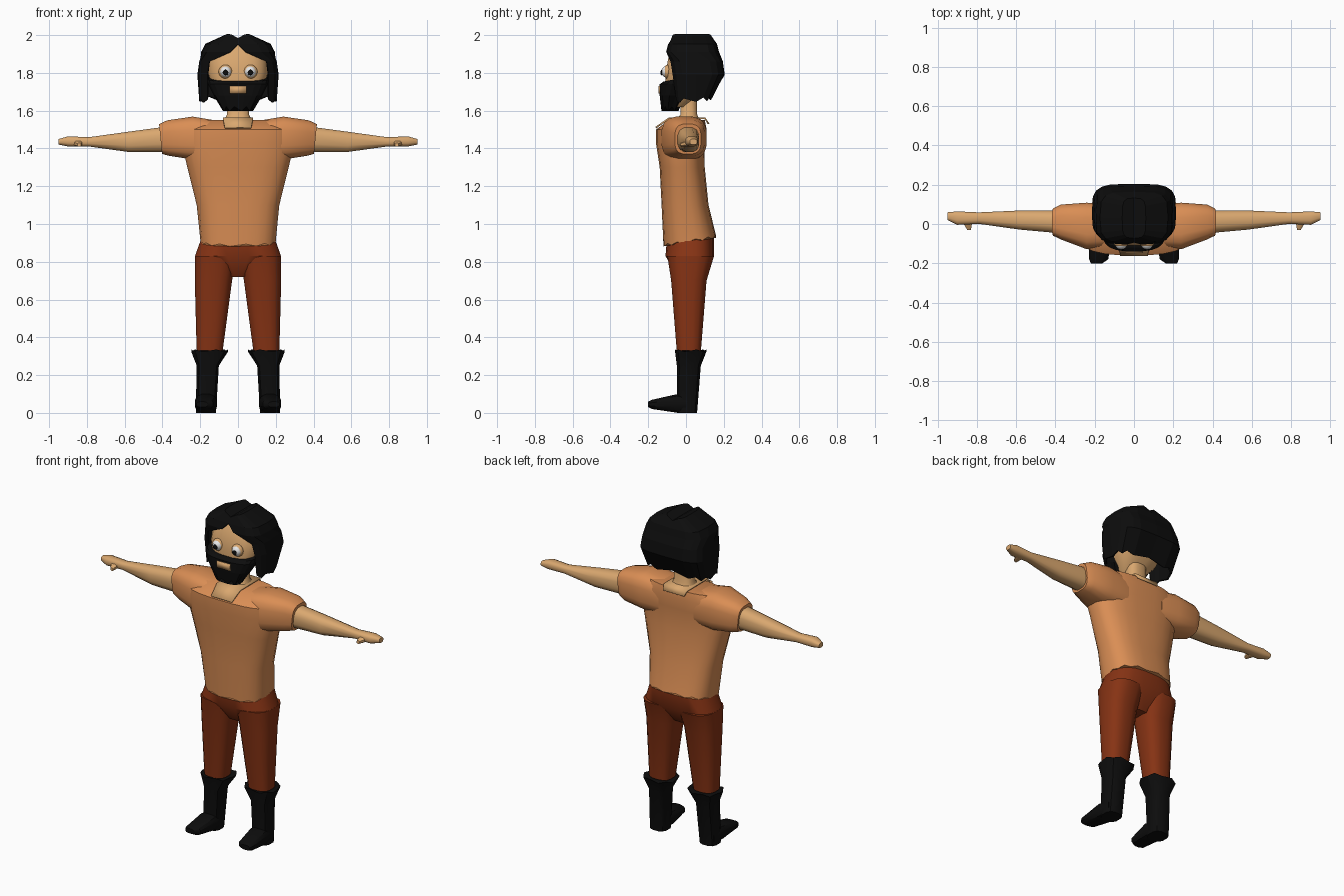
import bpy, bmesh, math

cube = bpy.data.objects.get("Cube")
if cube:
    bpy.data.objects.remove(cube)


def material(name, red, green, blue):
    mat = bpy.data.materials.new(name)
    mat.use_nodes = True
    mat.diffuse_color = (red, green, blue, 1)
    for node in mat.node_tree.nodes:
        if node.type == "BSDF_PRINCIPLED":
            node.inputs["Base Color"].default_value = (red, green, blue, 1)
    return mat


SHIRT = material("orange cloth", red=.7, green=.27, blue=.09)
SKIN = material("tan skin", red=.7, green=.39, blue=.16)
PANTS = material("rust cloth", red=.24, green=.033, blue=.007)
BLACK = material("black", red=.004, green=.004, blue=.004)
WHITE = material("eye white", red=.85, green=.85, blue=.85)


def finish(name, bm, mat, mirror=False, solid=0, smooth=40):
    """Turn a bmesh into an object, with optional mirroring, thickness and smoothing."""
    bmesh.ops.recalc_face_normals(bm, faces=bm.faces)
    mesh = bpy.data.meshes.new(name)
    bm.to_mesh(mesh)
    bm.free()
    mesh.materials.append(mat)
    ob = bpy.data.objects.new(name, mesh)
    bpy.context.collection.objects.link(ob)
    if mirror:
        ob.modifiers.new("mirror", "MIRROR").use_clip = True
    if solid:
        shell = ob.modifiers.new("thickness", "SOLIDIFY")
        shell.thickness = solid
        shell.offset = 0
    if smooth:
        bpy.ops.object.select_all(action="DESELECT")
        ob.select_set(True)
        bpy.context.view_layer.objects.active = ob
        bpy.ops.object.shade_smooth_by_angle(angle=math.radians(smooth))


def power_of(value, exponent):
    return math.copysign(abs(value) ** exponent, value)


def section(at, half, low, high, mid=0, tilt=0, jag=0):
    """Rounded cross-section: mid +- half one way, low to high the other way."""
    return at, half, low, high, mid, tilt, jag


def skin_rows(bm, rows, closed):
    for a, b in zip(rows, rows[1:]):
        for i in range(len(a) if closed else len(a) - 1):
            j = (i + 1) % len(a)
            bm.faces.new((a[i], a[j], b[j], b[i]))


def loft(name, mat, axis, sections, sides=16, boxy=2.7, **options):
    """Closed tube through sections that lie across the given axis."""
    bm = bmesh.new()
    rows = []
    for at, half, low, high, mid, tilt, jag in sections:
        row = []
        for i in range(sides):
            angle = math.tau * (i + .5) / sides
            u = mid + half * power_of(math.cos(angle), 2 / boxy)
            lean = (high - low) / 2 * power_of(math.sin(angle), 2 / boxy)
            v = (low + high) / 2 + lean
            w = at + tilt * lean + jag * (-1) ** i
            place = {"x": (w, u, v), "y": (u, w, v), "z": (u, v, w)}
            row.append(bm.verts.new(place[axis]))
        rows.append(row)
    skin_rows(bm, rows, closed=True)
    bm.faces.new(rows[0])
    bm.faces.new(rows[-1])
    finish(name, bm, mat, **options)


def strip(name, mat, stations):
    """Thin plate, symmetric in x, through (half width, y, z) stations."""
    bm = bmesh.new()
    rows = [[bm.verts.new((side * half, y, z)) for side in (-1, 1)] for half, y, z in stations]
    skin_rows(bm, rows, closed=False)
    finish(name, bm, mat, solid=.009)


def ball(name, mat, radius, y, z, squash=1):
    """Pair of balls for the face, flattened front to back."""
    bm = bmesh.new()
    bmesh.ops.create_uvsphere(bm, u_segments=16, v_segments=10, radius=radius)
    bmesh.ops.scale(bm, vec=(1, squash, 1), verts=bm.verts)
    bmesh.ops.translate(bm, vec=(.066, y, z), verts=bm.verts)
    finish(name, bm, mat, mirror=True)


# Shirt body, sleeves and the open collar
loft("shirt", SHIRT, "z", [
    section(at=.91, half=.2, low=-.12, high=.16, tilt=.16, jag=.006),
    section(at=1.1, half=.22, low=-.13, high=.12),
    section(at=1.3, half=.27, low=-.14, high=.1),
    section(at=1.43, half=.3, low=-.16, high=.1),
    section(at=1.5, half=.3, low=-.16, high=.11),
    section(at=1.55, half=.23, low=-.09, high=.1),
], sides=24)
loft("sleeves", SHIRT, "x", [
    section(at=.12, mid=-.01, half=.11, low=1.34, high=1.55),
    section(at=.24, mid=-.01, half=.12, low=1.34, high=1.57),
    section(at=.37, mid=.01, half=.09, low=1.36, high=1.55, tilt=.05),
    section(at=.41, mid=.01, half=.07, low=1.37, high=1.53, tilt=.1),
], boxy=3.2, mirror=True)
strip("collar_skin", SKIN, [
    (.07, -.16, 1.51), (.08, -.09, 1.56), (.08, .1, 1.56), (.07, .12, 1.53)])

# Neck and head
loft("neck", SKIN, "z", [
    section(at=1.54, half=.08, low=-.06, high=.08),
    section(at=1.58, half=.06, low=-.03, high=.06),
    section(at=1.7, half=.06, low=-.03, high=.06),
], sides=12)
loft("head", SKIN, "z", [
    section(at=1.62, half=.06, low=-.1, high=0),
    section(at=1.7, half=.13, low=-.11, high=.09),
    section(at=1.8, half=.16, low=-.11, high=.14),
    section(at=1.9, half=.15, low=-.09, high=.13),
    section(at=1.96, half=.08, low=-.05, high=.08),
], sides=20)

# Arms and thumbs
loft("arms", SKIN, "x", [
    section(at=.36, mid=.01, half=.06, low=1.38, high=1.52),
    section(at=.58, mid=.02, half=.05, low=1.38, high=1.49),
    section(at=.79, mid=.03, half=.03, low=1.41, high=1.46),
    section(at=.9, mid=.03, half=.035, low=1.41, high=1.465),
    section(at=.95, mid=.04, half=.02, low=1.42, high=1.45),
], sides=12, mirror=True)
loft("thumbs", SKIN, "y", [
    section(at=.02, mid=.85, half=.03, low=1.41, high=1.45),
    section(at=-.03, mid=.84, half=.01, low=1.41, high=1.43),
], sides=8, mirror=True)

# Trousers
loft("hips", PANTS, "z", [
    section(at=.94, half=.19, low=-.1, high=.15),
    section(at=.83, half=.23, low=-.11, high=.15),
    section(at=.72, half=.06, low=-.04, high=.07),
], sides=20)
loft("trouser_legs", PANTS, "z", [
    section(at=.83, mid=.12, half=.11, low=-.1, high=.15),
    section(at=.7, mid=.13, half=.1, low=-.08, high=.11),
    section(at=.33, mid=.15, half=.07, low=-.05, high=.08),
], mirror=True)

# Boots with flared cuffs
loft("boot_shafts", BLACK, "z", [
    section(at=.33, mid=.15, half=.1, low=-.06, high=.11, jag=.006),
    section(at=.25, mid=.16, half=.06, low=-.05, high=.08),
    section(at=0, mid=.17, half=.055, low=-.05, high=.06),
], sides=12, mirror=True, smooth=30)
loft("boot_feet", BLACK, "y", [
    section(at=.04, mid=.17, half=.05, low=0, high=.09),
    section(at=-.05, mid=.17, half=.06, low=0, high=.1),
    section(at=-.18, mid=.18, half=.05, low=.02, high=.07),
    section(at=-.2, mid=.19, half=.03, low=.03, high=.06),
], sides=12, mirror=True, smooth=30)

# Beard with ragged tips, and the mouth
loft("beard", BLACK, "z", [
    section(at=1.61, half=.08, low=-.13, high=-.04, jag=.012),
    section(at=1.68, half=.13, low=-.14, high=0),
    section(at=1.74, half=.16, low=-.14, high=.04),
    section(at=1.77, half=.165, low=-.12, high=.04, tilt=.2),
], sides=20, smooth=0)
strip("mouth", SKIN, [(.045, -.142, 1.69), (.045, -.142, 1.73)])

# Eyes
ball("eyelids", SKIN, radius=.037, y=-.098, z=1.806, squash=.6)
ball("eyes", WHITE, radius=.031, y=-.1, z=1.806)
ball("pupils", BLACK, radius=.015, y=-.129, z=1.802, squash=.4)

# Hair shell: half arcs from the edge of the face round to the back
bm = bmesh.new()
rows = []
for at, half, low, high, gap, tilt, jag in [
    section(at=2, half=.06, low=-.07, high=.13),
    section(at=1.95, half=.17, low=-.09, high=.16),
    section(at=1.91, half=.19, low=-.1, high=.17, mid=.04),
    section(at=1.86, half=.2, low=-.09, high=.19, mid=.15),
    section(at=1.79, half=.21, low=-.08, high=.2, mid=.16),
    section(at=1.65, half=.2, low=-.06, high=.13, mid=.16, jag=.01),
]:
    start = math.asin((gap / half) ** 2)
    row = []
    for i in range(9):
        angle = start + (math.pi - start) * i / 8
        x = half * power_of(math.sin(angle), .5)
        y = (low + high) / 2 - (high - low) / 2 * power_of(math.cos(angle), .5)
        row.append(bm.verts.new((0 if i == 8 else x, y, at + jag * ((-1) ** i + i / 4))))
    rows.append(row)
for end in (0, -1):
    rows[0][end].co.z -= .02
skin_rows(bm, rows, closed=False)
bm.faces.new(rows[0])
finish("hair", bm, BLACK, mirror=True, solid=.01, smooth=0)
